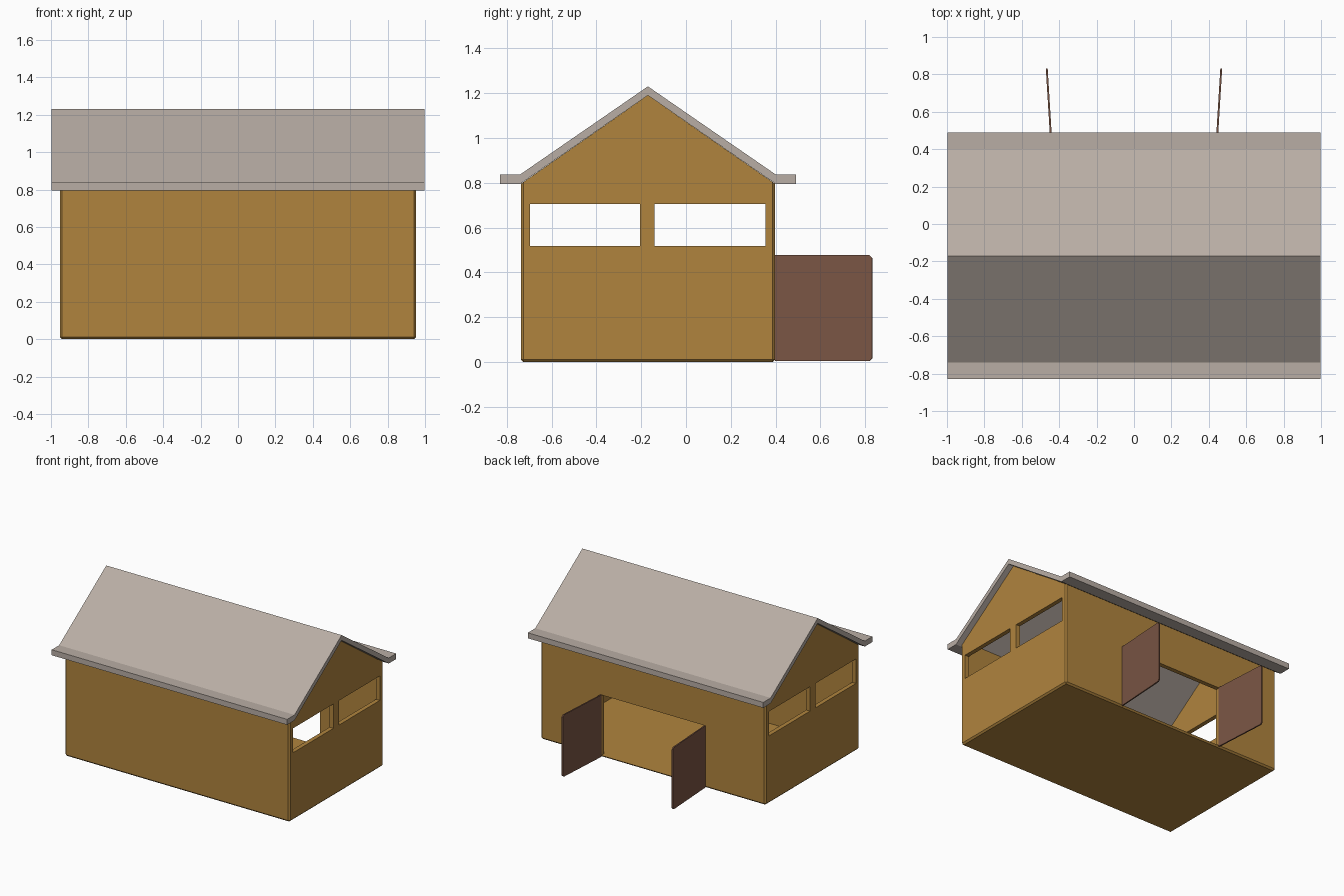
import bpy, bmesh, math
from mathutils import Matrix

if "Cube" in bpy.data.objects:
    bpy.data.objects.remove(bpy.data.objects["Cube"])


def material(name, rgb):
    m = bpy.data.materials.new(name)
    m.diffuse_color = (*rgb, 1)
    m.use_nodes = True
    m.node_tree.nodes["Principled BSDF"].inputs["Base Color"].default_value = m.diffuse_color
    return m


WOOD = material("ochre wood", (0.434, 0.231, 0.048))
ROOF = material("warm grey roof", (0.485, 0.423, 0.376))
DOOR = material("brown door", (0.195, 0.091, 0.058))


def prism(name, profile, x0, x1, mat, bevel=0.0, pick=None):
    """Extrude a (y, z) profile along x, bevelling the edges that pick accepts."""
    bm = bmesh.new()
    face = bm.faces.new([bm.verts.new((x0, y, z)) for y, z in profile])
    ext = bmesh.ops.extrude_face_region(bm, geom=[face])
    verts = [g for g in ext["geom"] if isinstance(g, bmesh.types.BMVert)]
    bmesh.ops.translate(bm, verts=verts, vec=(x1 - x0, 0, 0))
    bmesh.ops.recalc_face_normals(bm, faces=bm.faces)
    if bevel:
        edges = [e for e in bm.edges if pick is None or pick(e)]
        bmesh.ops.bevel(bm, geom=edges, offset=bevel, segments=1, affect='EDGES')
    me = bpy.data.meshes.new(name)
    bm.to_mesh(me)
    bm.free()
    me.materials.append(mat)
    ob = bpy.data.objects.new(name, me)
    bpy.context.collection.objects.link(ob)
    return ob


def rect(y0, y1, z0, z1):
    return [(y0, z0), (y1, z0), (y1, z1), (y0, z1)]


def cut(ob, cutter):
    mod = ob.modifiers.new("cut", 'BOOLEAN')
    mod.operation = 'DIFFERENCE'
    mod.solver = 'EXACT'
    mod.object = cutter
    bpy.context.view_layer.objects.active = ob
    bpy.ops.object.modifier_apply(modifier=mod.name)
    bpy.data.objects.remove(cutter)


# Barn walls and floor: gabled block with chamfered corners and base
def chamfered(e):
    a, b = (v.co for v in e.verts)
    upright = abs(a.x - b.x) < 1e-5 and abs(a.y - b.y) < 1e-5
    return upright or max(a.z, b.z) < 1e-5


walls = prism("barn_walls",
              [(-0.737, 0), (0.398, 0), (0.398, 0.795), (-0.17, 1.19), (-0.737, 0.795)],
              -0.953, 0.953, WOOD, 0.012, chamfered)

# Hollow interior, end windows right through both gables, rear doorway
cut(walls, prism("interior_cutter", rect(-0.703, 0.364, 0.012, 1.5), -0.92, 0.92, WOOD))
for y0, y1 in ((-0.695, -0.205), (-0.14, 0.355)):
    cut(walls, prism("window_cutter", rect(y0, y1, 0.518, 0.705), -1.2, 1.2, WOOD))
cut(walls, prism("doorway_cutter", rect(0.3, 0.6, 0.012, 0.475), -0.44, 0.44, WOOD))

# Roof sheet with flat eaves
prism("roof",
      [(-0.83, 0.795), (-0.83, 0.837), (-0.74, 0.837), (-0.17, 1.23), (0.4, 0.837),
       (0.49, 0.837), (0.49, 0.795), (0.4, 0.795), (-0.17, 1.19), (-0.74, 0.795)],
      -0.997, 0.997, ROOF)


# Pair of open rear doors, clipped at the free corners
for side, label in ((-1, "left"), (1, "right")):
    c = 0.013
    door = prism(label + "_door",
                 [(0, 0.004), (0.434 - c, 0.004), (0.434, 0.004 + c),
                  (0.434, 0.477 - c), (0.434 - c, 0.477), (0, 0.477)],
                 -0.005, 0.005, DOOR)
    door.data.transform(Matrix.Translation((side * 0.44, 0.398, 0)) @
                        Matrix.Rotation(-side * math.radians(3.5), 4, 'Z'))
